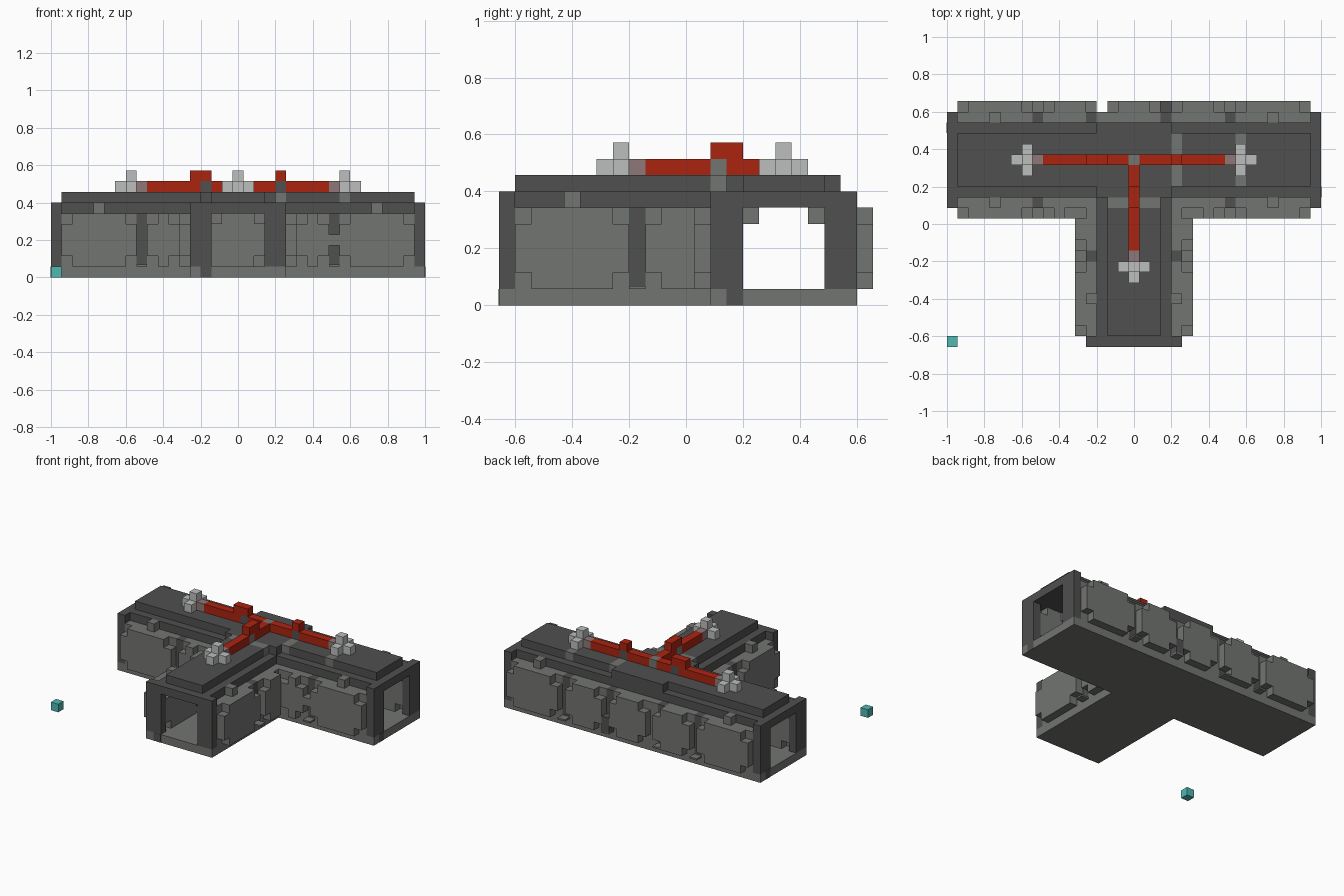
import bpy, bmesh

cube = bpy.data.objects.get("Cube")
if cube:
    bpy.data.objects.remove(cube)

U = 2 / 35  # size of one block


def material(name, rgb):
    m = bpy.data.materials.new(name)
    m.use_nodes = True
    m.diffuse_color = (*rgb, 1)
    m.node_tree.nodes["Principled BSDF"].inputs["Base Color"].default_value = (*rgb, 1)
    return m


LIGHT = material("light_grey", (0.17, 0.178, 0.165))
DARK = material("dark_grey", (0.08, 0.08, 0.079))
RED = material("pipe_red", (0.41, 0.017, 0.005))
WHITE = material("pale_grey", (0.5, 0.52, 0.51))
PINK = material("faded_red", (0.27, 0.19, 0.185))
TEAL = material("teal", (0.08, 0.48, 0.44))


def part(name, mat, *blocks):
    """One object from boxes, each given as block limits (x0, x1, y0, y1, z0, z1)."""
    bm = bmesh.new()
    for x0, x1, y0, y1, z0, z1 in blocks:
        made = bmesh.ops.create_cube(bm, size=1)["verts"]
        for v in made:
            v.co.x = -1 + U * (x1 if v.co.x > 0 else x0)
            v.co.y = U * ((y1 if v.co.y > 0 else y0) - 11.5)
            v.co.z = U * (z1 if v.co.z > 0 else z0)
    mesh = bpy.data.meshes.new(name)
    bm.to_mesh(mesh)
    bm.free()
    mesh.materials.append(mat)
    ob = bpy.data.objects.new(name, mesh)
    bpy.context.collection.objects.link(ob)
    return ob


def run(axis, a0, a1, b0, b1, z0, z1):
    """Box limits for a length a0-a1 along the axis and b0-b1 across it."""
    return (a0, a1, b0, b1, z0, z1) if axis == "x" else (b0, b1, a0, a1, z0, z1)


def panel(name, axis, a0, a1, b):
    """Wall panel one block thick with its four corner blocks left out."""
    part(name, LIGHT,
         run(axis, a0 + 1, a1 - 1, b, b + 1, 1, 6),
         run(axis, a0, a0 + 1, b, b + 1, 2, 5),
         run(axis, a1 - 1, a1, b, b + 1, 2, 5))


def wall(name, axis, core, outer, inner, spans, ribs, start, end):
    """Core layer, panels outside and inside, dark ribs in the grooves."""
    cuts = [start] + [c for r in ribs for c in (r, r + 1)] + [end]
    part(name + "_core", LIGHT, *[run(axis, a, b, core, core + 1, 1, 6)
                                  for a, b in zip(cuts[::2], cuts[1::2])])
    for a, b in spans:
        panel(name + "_panel", axis, a, b, outer)
    for a, b in zip(cuts[::2], cuts[1::2]):
        panel(name + "_lining", axis, a, b, inner)
    for r in ribs:
        part(name + "_rib", DARK, run(axis, r, r + 1, core, core + 1, 1, 6))
        part(name + "_sill", LIGHT, run(axis, r, r + 1, outer, outer + 1, 1, 1.2))


# Floor, in a T shape
part("floor", LIGHT, (0, 35, 13, 22, 0, 1), (13, 22, 0, 13, 0, 1))
part("floor_markers", DARK, (34.9, 35.02, 14, 15, 0, 1), (14, 15, -0.02, 0.1, 0, 1),
     (-0.02, 0.1, 20, 21, 0, 1))

# Walls of the long hall and of the front arm
wall("back_wall", "x", 21, 22, 20,
     [(1, 8), (9, 14), (15, 20), (21, 26), (27, 34)], [8, 13, 20, 26], 1, 34)
wall("front_wall_right", "x", 13, 12, 14, [(1, 8), (9, 12)], [8], 1, 13)
wall("front_wall_left", "x", 13, 12, 14, [(23, 26), (27, 34)], [26], 22, 34)
wall("arm_wall_right", "y", 13, 12, 14, [(1, 8), (9, 13)], [8], 1, 14)
wall("arm_wall_left", "y", 21, 22, 20, [(1, 8), (9, 13)], [8], 1, 14)
part("groove_bridge", LIGHT, (25, 27, 12, 13, 3, 4))
part("back_groove_block", DARK, (20, 21, 22, 23, 1, 3))

# Posts where the arm meets the hall
for x in (13, 20):
    part("inner_corner_post", DARK, (x, x + 2, 14, 15, 1, 6))

# Open end frames
for x in (0, 34):
    part("hall_end_frame", DARK, *[(x, x + 1, y, y + 2, 1, 6) for y in (13, 20)],
         *[(x, x + 1, y, y + 1, 6, 7) for y in (13, 21)])
part("arm_end_frame", DARK, *[(x, x + 2, 0, 1, 1, 6) for x in (13, 20)],
     *[(x, x + 1, 0, 1, 6, 7) for x in (13, 21)])

# Light blocks on the wall tops and brackets under the ceiling
part("wall_top_blocks", LIGHT, *[(x, x + 1, y, y + 1, 6, 7) for x in (4, 30) for y in (13, 21)],
     *[(x, x + 1, 4, 5, 6, 7) for x in (13, 21)])
part("ceiling_brackets", LIGHT,
     *[(x, x + 1, y, y + 1, 5, 6) for x in (4, 30) for y in (15, 19)],
     *[(x, x + 1, 4, 5, 5, 6) for x in (15, 19)])

# Roof slab and raised plates
part("roof", DARK, (0, 35, 14, 21, 6, 7), (14, 21, 0, 14, 6, 7))
part("roof_plates", DARK, (14, 21, 14, 21, 7, 8), (1, 14, 15, 20, 7, 8),
     (22, 27, 15, 20, 7, 8), (28, 34, 15, 20, 7, 8), (15, 20, 1, 13, 7, 8))
part("roof_strips", LIGHT, (21, 22, 15, 20, 7, 8), (27, 28, 15, 20, 7, 8),
     (15, 20, 13, 14, 7, 8))

# Red pipes stepping over the seams, with grey joints
part("right_pipe", RED, (9, 14, 17, 18, 8, 9), (13, 15, 17, 18, 9, 10), (15, 17, 17, 18, 8, 9))
part("left_pipe", RED, (18, 21, 17, 18, 8, 9), (21, 22, 17, 18, 9, 10), (22, 26, 17, 18, 8, 9))
part("front_pipe", RED, (17, 18, 9, 13, 8, 9), (17, 18, 13, 15, 9, 10), (17, 18, 14, 17, 8, 9))
part("pipe_joints", LIGHT, (17, 18, 17, 18, 8, 9), (17, 18, 13, 14, 8, 9))
part("pipe_supports", DARK, (14, 15, 17, 18, 8, 9), (21, 22, 17, 18, 8, 9))

# Cross-shaped pipe ends; the arm facing the pipe is faded red
for x, y, dx, dy in ((7, 17, 1, 0), (27, 17, -1, 0), (17, 7, 0, 1)):
    arms = [(sx, sy) for sx, sy in ((1, 0), (-1, 0), (0, 1), (0, -1)) if (sx, sy) != (dx, dy)]
    part("pipe_end", WHITE, (x, x + 1, y, y + 1, 8, 10),
         *[(x + sx, x + sx + 1, y + sy, y + sy + 1, 8, 9) for sx, sy in arms])
    part("pipe_collar", PINK, (x + dx, x + dx + 1, y + dy, y + dy + 1, 8, 9))

# Loose block beside the building
part("marker_block", TEAL, (0, 1, 0, 1, 0, 1))
